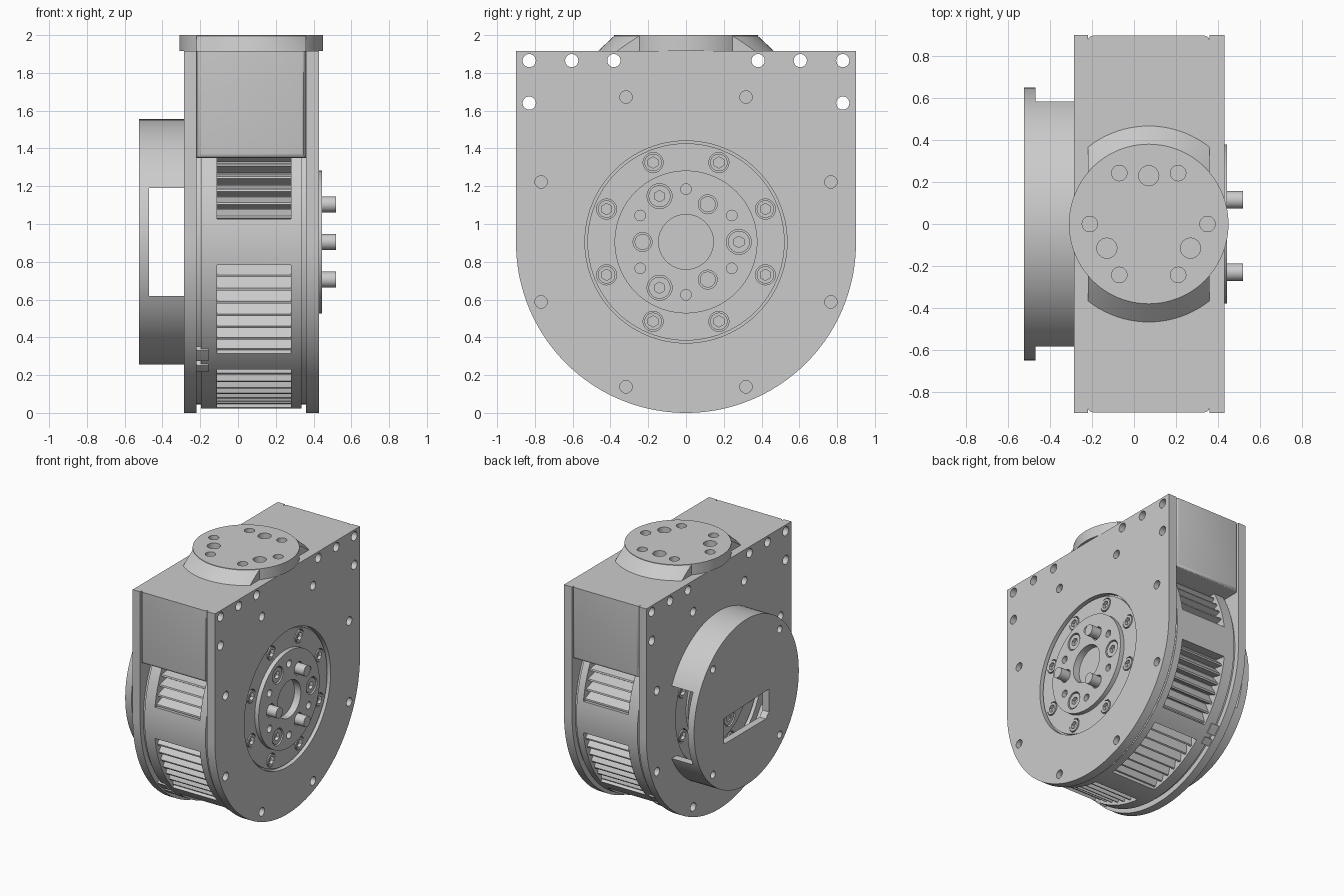
import bpy, bmesh, math
from mathutils import Vector, Matrix

if "Cube" in bpy.data.objects:
    bpy.data.objects.remove(bpy.data.objects["Cube"])

CZ = 0.905                      # height of the main axis
X0, X1 = -0.285, 0.43           # outer faces of the side plates
X0_IN, X1_IN = -0.22, 0.36      # inner faces of the side plates
TOP = 1.915

grey = bpy.data.materials.new("machined_grey")
grey.use_nodes = True
COLOUR = (0.6, 0.6, 0.6, 1)
grey.diffuse_color = COLOUR
grey.node_tree.nodes["Principled BSDF"].inputs["Base Color"].default_value = COLOUR


def polar(x, r, deg):
    a = math.radians(deg)
    return Vector((x, r * math.cos(a), CZ + r * math.sin(a)))


def add_cyl(bm, r, start, end, seg=32, r2=None):
    start, end = Vector(start), Vector(end)
    d = end - start
    m = Matrix.Translation((start + end) / 2) @ d.to_track_quat('Z', 'Y').to_matrix().to_4x4()
    bmesh.ops.create_cone(bm, cap_ends=True, segments=seg, radius1=r,
                          radius2=r2 or r, depth=d.length, matrix=m)


def add_rod(bm, r, pos, x0, x1, seg=32):
    add_cyl(bm, r, (x0, pos[0], pos[1]), (x1, pos[0], pos[1]), seg)


def add_box(bm, lo, hi):
    lo, hi = Vector(lo), Vector(hi)
    m = Matrix.Translation((lo + hi) / 2) @ Matrix.Diagonal((*(hi - lo), 1))
    bmesh.ops.create_cube(bm, size=1, matrix=m)


def add_prism(bm, points, x0, x1):
    face = bm.faces.new([bm.verts.new((x0, p[0], p[1])) for p in points])
    new = bmesh.ops.extrude_face_region(bm, geom=[face])["geom"]
    bmesh.ops.translate(bm, vec=(x1 - x0, 0, 0),
                        verts=[v for v in new if isinstance(v, bmesh.types.BMVert)])


def add_sector(bm, x0, x1, r0, r1, a0, a1, side, n=12):
    angles = [a0 + (a1 - a0) * i / n for i in range(n + 1)]
    loop = [polar(0, r1, a) for a in angles] + [polar(0, r0, a) for a in reversed(angles)]
    add_prism(bm, [(p.y * side, p.z) for p in loop], x0, x1)


def make(name, bm):
    bmesh.ops.recalc_face_normals(bm, faces=bm.faces)
    mesh = bpy.data.meshes.new(name)
    bm.to_mesh(mesh)
    bm.free()
    mesh.materials.append(grey)
    obj = bpy.data.objects.new(name, mesh)
    bpy.context.collection.objects.link(obj)
    return obj


def cut(objs, bm):
    cutter = make("cutter", bm)
    cutter.hide_render = True
    for obj in objs:
        mod = obj.modifiers.new("cut", 'BOOLEAN')
        mod.operation, mod.solver, mod.object = 'DIFFERENCE', 'EXACT', cutter
        bpy.context.view_layer.objects.active = obj
        bpy.ops.object.modifier_apply(modifier=mod.name)
    bpy.data.objects.remove(cutter)


def yz(r, deg):
    p = polar(0, r, deg)
    return p.y, p.z


# Upper block between the plates, with softened end faces
bm = bmesh.new()
add_box(bm, (X0_IN, -0.897, 1.35), (X1_IN, 0.897, TOP))
ends = [e for e in bm.edges if abs(sum(v.co.y for v in e.verts)) > 1
        and any(v.co.z < 1.5 for v in e.verts)]
bmesh.ops.bevel(bm, geom=ends, offset=0.025, segments=3, affect='EDGES', profile=0.5)
block = make("upper_block", bm)

# Side plates
plates = []
for name, a, b in (("right_plate", X0, X0_IN), ("left_plate", X1_IN, X1)):
    bm = bmesh.new()
    arc = [(0.9 * math.cos(t), 0.9 + 0.9 * math.sin(t))
           for t in (math.pi * (1 + i / 72) for i in range(73))]
    add_prism(bm, arc + [(0.9, TOP), (-0.9, TOP)], a, b)
    plates.append(make(name, bm))

# Through holes, blind screw holes and hub recesses
bm = bmesh.new()
for s in (-1, 1):
    for y, z in ((0.83, 1.865), (0.605, 1.865), (0.382, 1.865), (0.83, 1.64)):
        add_rod(bm, 0.035, (s * y, z), -0.6, 0.6, 24)
cut([block] + plates, bm)
for plate, face, s in ((plates[0], X0, -1), (plates[1], X1, 1)):
    bm = bmesh.new()
    for i in range(8):
        add_rod(bm, 0.033, yz(0.83, 22.5 + 45 * i), face - s * 0.04, face + s * 0.05, 24)
    add_rod(bm, 0.535, (0, CZ), face - s * 0.04, face + s * 0.05, 96)
    cut([plate], bm)

# Round housing with vent windows
bm = bmesh.new()
add_rod(bm, 0.86, (0, CZ), X0_IN, X1_IN, 128)
core = make("housing_core", bm)
bm = bmesh.new()
add_rod(bm, 0.882, (0, CZ), -0.195, 0.335, 128)
band = make("housing_band", bm)
windows = ((8, 42), (-42, -8), (-84, -50))
bm = bmesh.new()
for side in (-1, 1):
    for a0, a1 in windows:
        add_sector(bm, -0.11, 0.28, 0.79, 1.0, a0, a1, side)
cut([core, band], bm)

# Louvres inside each window
bm = bmesh.new()
for side in (-1, 1):
    for a0, a1 in windows:
        step = (a1 - a0) / 7
        for i in range(7):
            a = a0 + i * step
            tooth = [polar(0, 0.78, a), polar(0, 0.862, a + 0.4), polar(0, 0.862, a + 1.2),
                     polar(0, 0.785, a + step)]
            add_prism(bm, [(p.y * side, p.z) for p in tooth], -0.115, 0.285)
make("vent_louvres", bm)

# Small locating tabs beside the band
bm = bmesh.new()
for side in (-1, 1):
    for a0, a1 in ((-45, -40), (-50.5, -47)):
        add_sector(bm, -0.225, -0.155, 0.84, 0.893, a0, a1, side, 4)
make("locating_tabs", bm)


# Hub on each plate: bearing ring, output disc and socket bolts
def hub(label, face, s, rise, pins):
    def rod(bm, r, pos, a, b, seg=32):
        add_rod(bm, r, pos, face + s * a, face + s * b, seg)

    outer = [yz(0.455, 22.5 + 45 * i) for i in range(8)]
    inner = [yz(0.28, 120 * i) for i in range(3)]
    pin_pos = [yz(0.23, 60 + 120 * i) for i in range(3)]

    bm = bmesh.new()
    rod(bm, 0.522, (0, CZ), -0.06, -0.02, 96)
    ring = make(label + "_bearing_ring", bm)
    bm = bmesh.new()
    rod(bm, 0.378, (0, CZ), -0.05, rise, 96)
    disc = make(label + "_output_disc", bm)

    bm = bmesh.new()
    for p in outer:
        rod(bm, 0.053, p, -0.05, 0.1)
    rod(bm, 0.145, (0, CZ), -0.045, 0.1, 64)
    cut([ring], bm)
    bm = bmesh.new()
    rod(bm, 0.145, (0, CZ), -0.06, 0.1, 64)
    for p in inner:
        rod(bm, 0.066, p, -0.03, 0.1)
    for p in pin_pos:
        rod(bm, 0.05, p, -0.03, 0.1)
    for i in range(6):
        rod(bm, 0.028, yz(0.28, 30 + 60 * i), -0.03, 0.1, 24)
    cut([disc], bm)

    bm, sockets = bmesh.new(), bmesh.new()
    for places, r, low, high in ((outer, 0.046, -0.055, -0.015), (inner, 0.058, -0.04, rise - 0.006)):
        for p in places:
            rod(bm, r, p, low, high)
            rod(sockets, 0.03, p, high - 0.025, 0.1, 6)
    cut([make(label + "_socket_bolts", bm)], sockets)
    if pins:
        bm = bmesh.new()
        for p in pin_pos:
            rod(bm, 0.042, p, -0.04, 0.09)
        make(label + "_drive_pins", bm)


hub("left", X1, 1, 0.014, True)
hub("right", X0, -1, -0.004, False)

# Hollow drum cover with side openings
bm = bmesh.new()
add_rod(bm, 0.65, (0, CZ), -0.472, X0 + 0.002, 96)
wall = make("drum_wall", bm)
bm = bmesh.new()
add_rod(bm, 0.595, (0, CZ), -0.6, 0, 96)
cut([wall], bm)
bm = bmesh.new()
add_box(bm, (-0.6, -0.8, 0.62), (0, 0.8, 1.19))
cut([wall], bm)
bm = bmesh.new()
add_rod(bm, 0.65, (0, CZ), -0.525, -0.47, 96)
cover = make("drum_cover", bm)
bm = bmesh.new()
add_prism(bm, [(-0.28, 0.9), (0.28, 0.88), (0.28, 0.68), (-0.24, 0.68), (-0.28, 0.72)], -0.6, -0.4)
for i in range(4):
    add_rod(bm, 0.028, yz(0.585, 45 + 90 * i), -0.6, -0.49, 24)
cut([cover], bm)

# Top mounting flange on a trimmed conical foot
CX = 0.07
bm = bmesh.new()
add_cyl(bm, 0.472, (CX, 0, TOP - 0.005), (CX, 0, 1.996), 96, 0.38)
foot = make("flange_foot", bm)
bm = bmesh.new()
add_box(bm, (-1, -1, 1.8), (X0_IN, 1, 2.2))
add_box(bm, (X1_IN, -1, 1.8), (1, 1, 2.2))
cut([foot], bm)
bm = bmesh.new()
add_cyl(bm, 0.38, (CX, 0, TOP), (CX, 0, 2.0), 96)
flange = make("top_flange", bm)
bm = bmesh.new()
for i in range(6):
    a = math.radians(60 * i)
    x, y = CX + 0.28 * math.cos(a), 0.28 * math.sin(a)
    add_cyl(bm, 0.037, (x, y, 1.925), (x, y, 2.1), 24)
for i in range(3):
    a = math.radians(90 + 120 * i)
    x, y = CX + 0.23 * math.cos(a), 0.23 * math.sin(a)
    add_cyl(bm, 0.048, (x, y, 1.925), (x, y, 2.1), 24)
cut([foot, flange], bm)

# Smooth round surfaces, keep hard edges
bpy.ops.object.select_all(action='DESELECT')
for obj in bpy.context.collection.objects:
    if obj.type == 'MESH' and obj.data.materials and obj.data.materials[0] == grey:
        obj.select_set(True)
        bpy.context.view_layer.objects.active = obj
bpy.ops.object.shade_smooth_by_angle(angle=math.radians(30))
